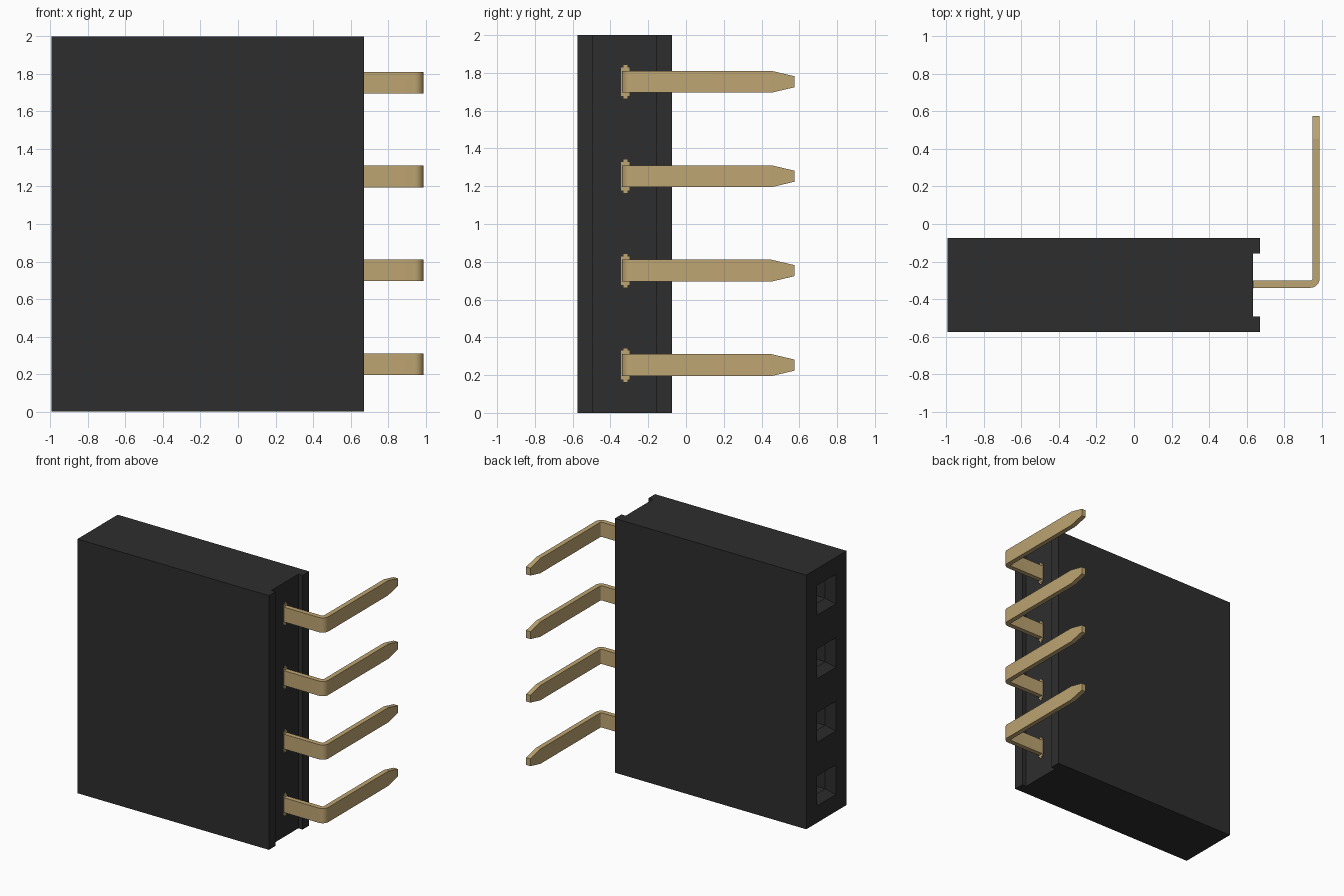
import bpy, bmesh, math

cube = bpy.data.objects.get("Cube")
if cube:
    bpy.data.objects.remove(cube, do_unlink=True)


def material(name, rgb):
    m = bpy.data.materials.new(name)
    m.use_nodes = True
    m.diffuse_color = (*rgb, 1)
    m.node_tree.nodes["Principled BSDF"].inputs["Base Color"].default_value = (*rgb, 1)
    return m


BLACK = material("black plastic", (0.027, 0.027, 0.027))
GOLD = material("gold metal", (0.515, 0.376, 0.17))


def loft(name, stacks, mat):
    """Skin each stack of matching rings into a closed solid."""
    bm = bmesh.new()
    for rings in stacks:
        vs = [[bm.verts.new(p) for p in ring] for ring in rings]
        n = len(vs[0])
        for a, b in zip(vs, vs[1:]):
            for i in range(n):
                j = (i + 1) % n
                bm.faces.new((a[i], a[j], b[j], b[i]))
        bm.faces.new(vs[0][::-1])
        bm.faces.new(vs[-1])
    bmesh.ops.recalc_face_normals(bm, faces=bm.faces)
    me = bpy.data.meshes.new(name)
    bm.to_mesh(me)
    bm.free()
    me.materials.append(mat)
    ob = bpy.data.objects.new(name, me)
    bpy.context.collection.objects.link(ob)
    return ob


def box_stack(x0, x1, y0, y1, z0, z1):
    return [[(x, y0, z0), (x, y1, z0), (x, y1, z1), (x, y0, z1)] for x in (x0, x1)]


LEVELS = [0.25 + 0.5 * k for k in range(4)]
YC = -0.325                 # housing centre line
X0, X1 = -0.995, 0.672      # housing ends

# Housing: extruded profile with a recessed channel on the pin side
profile = [(X0, -0.575), (X1, -0.575), (X1, -0.493), (0.635, -0.493),
           (0.635, -0.157), (X1, -0.157), (X1, -0.075), (X0, -0.075)]
housing = loft("housing", [[[(x, y, z) for x, y in profile] for z in (0, 2)]], BLACK)

# Funnel-mouthed sockets cut into the opposite side
sockets = []
for z in LEVELS:
    sockets.append([[(x, YC + sy * h, z + sz * h)
                     for sy, sz in ((-1, -1), (1, -1), (1, 1), (-1, 1))]
                    for x, h in ((X0 - 0.03, 0.14), (X0 + 0.06, 0.07), (-0.4, 0.07))])
cutter = loft("socket_cutter", sockets, BLACK)
cutter.hide_render = True
mod = housing.modifiers.new("sockets", 'BOOLEAN')
mod.operation = 'DIFFERENCE'
mod.solver = 'EXACT'
mod.object = cutter
bpy.context.view_layer.objects.active = housing
bpy.ops.object.modifier_apply(modifier=mod.name)
bpy.data.objects.remove(cutter, do_unlink=True)

# Bent pin path: (outer point, inner point, half height)
T, HALF, XP, YP = 0.038, 0.058, 0.99, -0.34
R_OUT, R_IN = 0.05, 0.012
path = [((0.6, YP), (0.6, YP + T), HALF)]
cx, cy = XP - R_OUT, YP + R_OUT
for i in range(9):
    a = -math.pi / 2 + i * math.pi / 16
    c, s = math.cos(a), math.sin(a)
    path.append(((cx + R_OUT * c, cy + R_OUT * s), (cx + R_IN * c, cy + R_IN * s), HALF))
for y, h in ((0.452, HALF), (0.575, 0.029)):
    path.append(((XP, y), (XP - T, y), h))

for k, z in enumerate(LEVELS):
    zc = z + 0.003
    # Right-angle pin with a tapered tip
    rings = [[(*o, zc - h), (*i, zc - h), (*i, zc + h), (*o, zc + h)] for o, i, h in path]
    pin = loft(f"pin_{k + 1}", [rings], GOLD)
    bpy.ops.object.select_all(action='DESELECT')
    pin.select_set(True)
    bpy.context.view_layer.objects.active = pin
    bpy.ops.object.shade_smooth_by_angle(angle=math.radians(12))
    # Stepped retention barb where the pin enters the housing
    loft(f"pin_barb_{k + 1}", [
        box_stack(0.615, 0.638, YP - 0.003, YP + T + 0.002, zc - 0.076, zc + 0.076),
        box_stack(0.615, 0.637, YP + 0.009, YP + T - 0.009, zc - 0.089, zc + 0.089)], GOLD)
